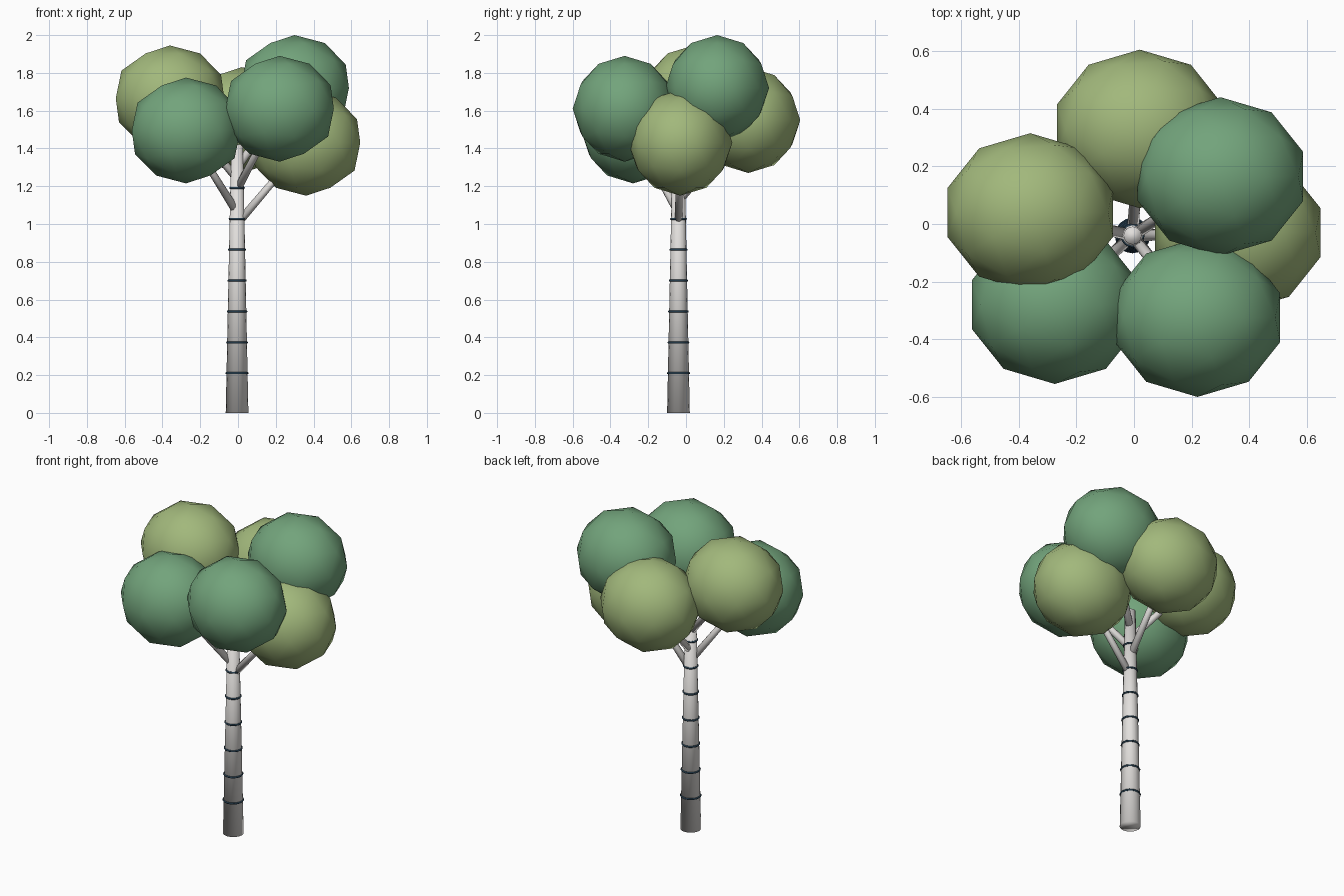
import bpy
from mathutils import Vector

cube = bpy.data.objects.get("Cube")
if cube:
    bpy.data.objects.remove(cube, do_unlink=True)


def make_material(name, rgb):
    mat = bpy.data.materials.new(name)
    mat.use_nodes = True
    mat.diffuse_color = (*rgb, 1)
    mat.node_tree.nodes["Principled BSDF"].inputs["Base Color"].default_value = (*rgb, 1)
    return mat


BARK = make_material("pale bark", (0.76, 0.74, 0.72))
BAND = make_material("dark band", (0.02, 0.05, 0.08))
LIGHT = make_material("light leaf green", (0.36, 0.48, 0.2))
DARK = make_material("deep leaf green", (0.17, 0.37, 0.2))

CENTRE = Vector((-0.005, -0.04, 0))
TRUNK_TOP, BASE_R, TOP_R = 1.42, 0.06, 0.031


def finish(name, mat):
    obj = bpy.context.object
    obj.name = name
    obj.data.materials.append(mat)
    bpy.ops.object.shade_smooth()
    return obj


def tapered_rod(name, start, end, r1, r2, sides):
    """Fully smooth tapered cylinder between two points."""
    axis = end - start
    bpy.ops.mesh.primitive_cone_add(
        vertices=sides, radius1=r1, radius2=r2, depth=axis.length,
        location=(start + end) / 2,
        rotation=axis.to_track_quat("Z", "Y").to_euler())
    return finish(name, BARK)


# Trunk
tapered_rod("trunk", CENTRE, CENTRE + Vector((0, 0, TRUNK_TOP)), BASE_R, TOP_R, 16)

# Bark bands, evenly spaced up the trunk
for i in range(7):
    z = 0.21 + i * 0.1635
    radius = BASE_R + (TOP_R - BASE_R) * z / TRUNK_TOP
    bpy.ops.mesh.primitive_torus_add(
        major_radius=radius, minor_radius=0.006, major_segments=16,
        minor_segments=6, location=CENTRE + Vector((0, 0, z)))
    finish(f"bark_band_{i + 1}", BAND)

# Leaf clumps, ordered by how high their branch leaves the trunk
clumps = [
    ("right_side", (0.36, -0.03, 1.43), LIGHT),
    ("front_left", (-0.275, -0.28, 1.495), DARK),
    ("back", (0.02, 0.33, 1.55), LIGHT),
    ("front_right", (0.22, -0.325, 1.61), DARK),
    ("left_side", (-0.36, 0.04, 1.665), LIGHT),
    ("back_right", (0.3, 0.165, 1.72), DARK),
]
for i, (name, pos, mat) in enumerate(clumps):
    pos = Vector(pos)
    bpy.ops.mesh.primitive_ico_sphere_add(subdivisions=2, radius=1, location=pos)
    bpy.context.object.scale = (0.302, 0.275, 0.28)
    finish(f"leaf_clump_{name}", mat)
    start = CENTRE + Vector((0, 0, 1.0 + i * 0.06))
    tapered_rod(f"branch_{name}", start, pos, 0.022, 0.016, 10)
